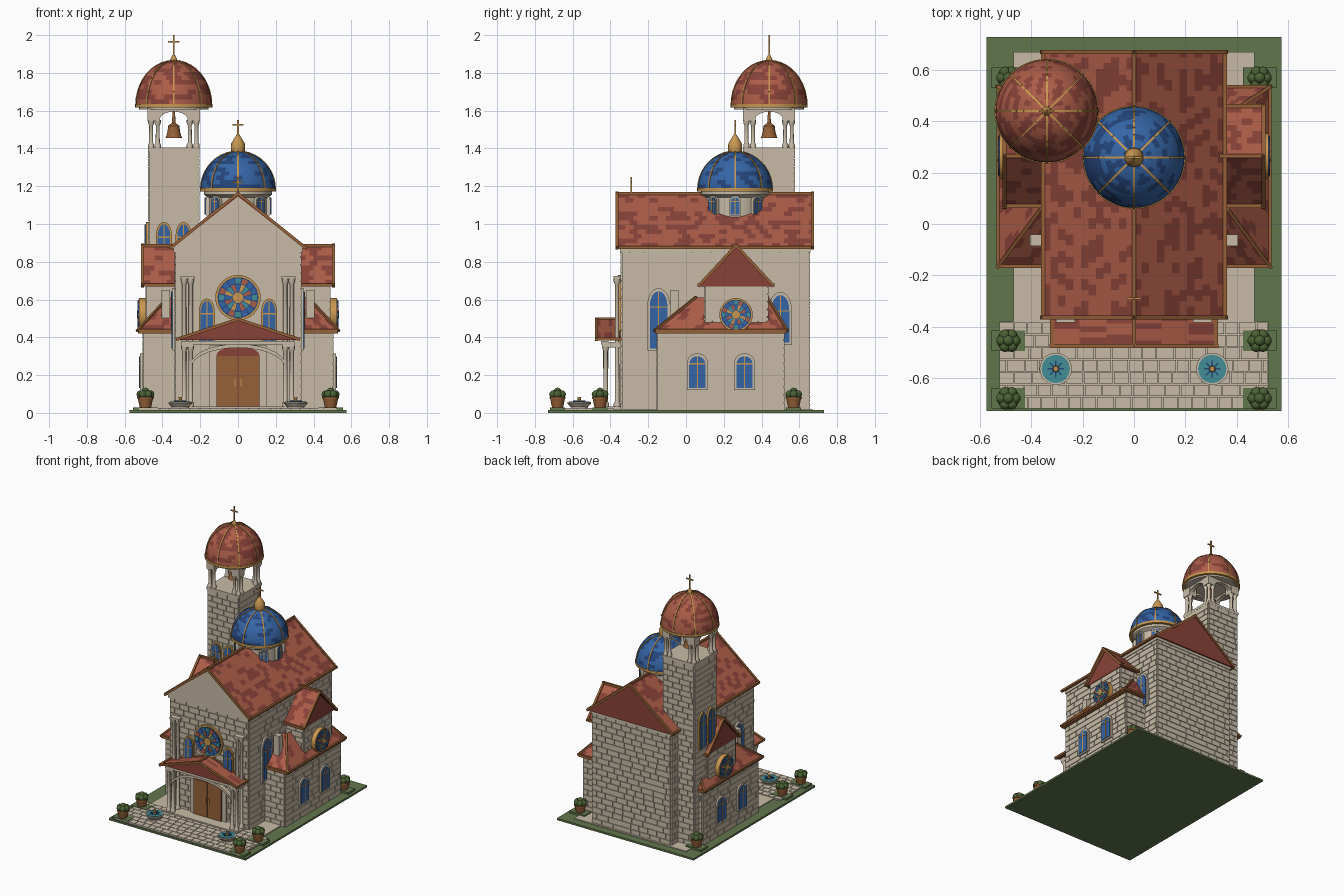
import bpy, bmesh, random
from math import sin, cos, pi, radians
from mathutils import Vector, Matrix

random.seed(4)
if "Cube" in bpy.data.objects:
    bpy.data.objects.remove(bpy.data.objects["Cube"])

COLOURS = {
    "stone": (0.58, 0.50, 0.39), "tile": (0.42, 0.11, 0.065), "dark_tile": (0.25, 0.055, 0.04),
    "blue": (0.035, 0.13, 0.38), "dark_blue": (0.018, 0.06, 0.20), "gold": (0.58, 0.31, 0.08),
    "wood": (0.31, 0.12, 0.04), "grass": (0.12, 0.18, 0.075), "leaf": (0.07, 0.12, 0.035),
    "teal": (0.055, 0.27, 0.31)}
NAMES = list(COLOURS)
STONE, TILE, DARK, BLUE, NAVY, GOLD, WOOD, GRASS, LEAF, TEAL = range(10)
MATS = []
for key, rgb in COLOURS.items():
    m = bpy.data.materials.new(key)
    m.use_nodes = True
    m.diffuse_color = (*rgb, 1)
    m.node_tree.nodes["Principled BSDF"].inputs["Base Color"].default_value = (*rgb, 1)
    MATS.append(m)
I = Matrix.Identity(4)


def finish(name, bm):
    """Turn a bmesh into an object that carries only the colours it uses."""
    used = sorted({f.material_index for f in bm.faces})
    for f in bm.faces:
        f.material_index = used.index(f.material_index)
        f.smooth = True
    me = bpy.data.meshes.new(name)
    bm.to_mesh(me)
    bm.free()
    for u in used:
        me.materials.append(MATS[u])
    me.set_sharp_from_angle(angle=radians(32))
    bpy.context.collection.objects.link(bpy.data.objects.new(name, me))


def place(x, y, z=0, turn=0):
    return Matrix.Translation((x, y, z)) @ Matrix.Rotation(radians(turn), 4, "Z")


def face(bm, pts, mat):
    f = bm.faces.new([bm.verts.new(p) for p in pts])
    f.material_index = mat
    return f


def prism(bm, pts, y0, y1, mat, M=I):
    """Extrude an anticlockwise x-z outline from y0 (front) to y1 (back)."""
    fr = [bm.verts.new(M @ Vector((x, y0, z))) for x, z in pts]
    bk = [bm.verts.new(M @ Vector((x, y1, z))) for x, z in pts]
    faces = [bm.faces.new(fr), bm.faces.new(bk[::-1])]
    for i in range(len(pts)):
        j = (i + 1) % len(pts)
        faces.append(bm.faces.new((fr[j], fr[i], bk[i], bk[j])))
    for f in faces:
        f.material_index = mat


def box(bm, xs, ys, zs, mat, M=I):
    (a, b), (c, d), (e, g) = sorted(xs), sorted(ys), sorted(zs)
    prism(bm, [(a, e), (b, e), (b, g), (a, g)], c, d, mat, M)


def beam(bm, a, b, w, mat):
    a, b = Vector(a), Vector(b)
    M = Matrix.Translation(a) @ (b - a).to_track_quat("Y", "Z").to_matrix().to_4x4()
    box(bm, (-w, w), (-w, (b - a).length + w), (-w, w), mat, M)


def lathe(bm, x, y, prof, n, mat):
    rings = [[bm.verts.new((x + r * cos(2 * pi * i / n), y + r * sin(2 * pi * i / n), z))
              for i in range(n)] for r, z in prof]
    faces = [bm.faces.new(rings[0][::-1]), bm.faces.new(rings[-1])]
    for lo, hi in zip(rings, rings[1:]):
        faces += [bm.faces.new((lo[i], lo[(i + 1) % n], hi[(i + 1) % n], hi[i])) for i in range(n)]
    for f in faces:
        f.material_index = mat


def tiles(bm, a, b, c, d, rows, cols):
    """Cover the slope a-b (eave) to d-c (top) with two-tone staggered tiles."""
    a, b, c, d = map(Vector, (a, b, c, d))
    for r in range(rows):
        stops = [0] + [(k + 0.5 * (r % 2)) / cols for k in range(1, cols)] + [1]
        for u0, u1 in zip(stops, stops[1:]):
            at = lambda u, v: a.lerp(b, u).lerp(d.lerp(c, u), v)
            f = face(bm, [at(u0, r / rows), at(u1, r / rows), at(u1, (r + 1) / rows), at(u0, (r + 1) / rows)],
                     DARK if random.random() < 0.4 else TILE)
            f.normal_update()
            if f.normal.z < 0:
                f.normal_flip()


def bricks(bm, M, u0, u1, z0, z1, h=0.042, length=0.085):
    """Lay raised stone courses on a wall whose outside is local -y."""
    rows = max(1, round((z1 - z0) / h))
    h = (z1 - z0) / rows
    for r in range(rows):
        u = u0
        step = length * (0.5 if r % 2 else 1)
        while u < u1 - 0.005:
            e = min(u + step, u1)
            box(bm, (u, e - 0.004), (-0.006, 0.001), (z0 + r * h, z0 + (r + 1) * h - 0.004), STONE, M)
            u, step = e, length * random.uniform(0.8, 1.2)


def block(bm, xs, ys, zs):
    """Stone volume with brickwork on its four sides."""
    box(bm, xs, ys, zs, STONE)
    (a, b), (c, d) = sorted(xs), sorted(ys)
    cx, cy, hx, hy = (a + b) / 2, (c + d) / 2, (b - a) / 2, (d - c) / 2
    for x, y, t, w in ((cx, c, 0, hx), (b, cy, 90, hy), (cx, d, 180, hx), (a, cy, -90, hy)):
        bricks(bm, place(x, y, 0, t), -w, w, *zs)


def gable(name, M, w, z0, z1, y0, y1, rows, cols, front=DARK):
    """Ridged roof along local y with tiled slopes and wooden edging."""
    bm = bmesh.new()
    prism(bm, [(-w, z0), (w, z0), (0, z1)], y0 + 0.02, y1, DARK, M)
    prism(bm, [(-w, z0), (w, z0), (0, z1 - 0.01)], y0 + 0.014, y0 + 0.021, front, M)
    for s in (-1, 1):
        p = [M @ Vector(q) for q in ((s * w, y0, z0 + 0.006), (s * w, y1, z0 + 0.006),
                                     (0, y1, z1 + 0.006), (0, y0, z1 + 0.006))]
        tiles(bm, *p, rows, cols)
        for i in (0, 1, 3):
            beam(bm, p[i], p[(i + 1) % 4], 0.008, WOOD)
    beam(bm, p[2], p[3], 0.008, WOOD)
    finish(name, bm)


def arch(w, z0, z1, rise):
    """Arched outline: rise is the height of the curved head."""
    c = [(w / 2 * cos(pi * i / 12), z1 - rise + rise * sin(pi * i / 12) ** 0.85) for i in range(13)]
    return [(-w / 2, z0), (w / 2, z0)] + c


def window(bm, M, w, z0, z1, rise, frame=STONE):
    prism(bm, arch(w, z0, z1, rise), -0.018, 0.01, frame, M)
    prism(bm, arch(w * 0.78, z0 + w * 0.1, z1 - w * 0.14, rise * 0.85), -0.022, 0, BLUE, M)
    box(bm, (-0.003, 0.003), (-0.025, 0), (z0 + w * 0.1, z1 - w * 0.16), GOLD, M)
    box(bm, (-w * 0.38, w * 0.38), (-0.024, 0), (z1 - rise - 0.003, z1 - rise + 0.003), GOLD, M)


def rose(name, M, r, depth):
    """Round stained-glass window of coloured sectors between gold bars."""
    bm = bmesh.new()
    disc = lambda q, n=32: [(q * cos(2 * pi * i / n), q * sin(2 * pi * i / n)) for i in range(n)]
    prism(bm, disc(r), -depth, 0.01, GOLD, M)
    prism(bm, disc(r * 0.9), -depth - 0.003, 0, NAVY, M)
    for i in range(16):
        a, b = 2 * pi * (i - 0.42) / 16, 2 * pi * (i + 0.42) / 16
        for lo, hi, mat in ((0.27, 0.6, (BLUE, TILE, TEAL, GOLD)[i % 4]), (0.63, 0.86, (TEAL, BLUE, BLUE, TILE)[i % 4])):
            prism(bm, [(r * q * cos(t), r * q * sin(t)) for q, t in ((lo, a), (hi, a), (hi, b), (lo, b))],
                  -depth - 0.006, 0, mat, M)
    prism(bm, disc(r * 0.24, 16), -depth - 0.009, 0, GOLD, M)
    finish(name, bm)


def arch_band(bm, M, w, spring, rise, y0, y1, top=None, thick=0.02):
    c = [(-w * cos(pi * i / 14), spring + rise * sin(pi * i / 14)) for i in range(15)]
    for (a, za), (b, zb) in zip(c, c[1:]):
        prism(bm, [(a, za), (b, zb), (b, top or zb + thick), (a, top or za + thick)], y0, y1, STONE, M)


def column(bm, x, y, z0, z1, r=0.012):
    lathe(bm, x, y, [(r * 1.5, z0), (r * 1.5, z0 + 0.015), (r, z0 + 0.025), (r * 0.9, z1 - 0.03),
                     (r * 1.5, z1 - 0.015), (r * 1.5, z1)], 12, STONE)


def cross(bm, x, y, z0, z1, arm=0.03):
    box(bm, (x - 0.004, x + 0.004), (y - 0.004, y + 0.004), (z0, z1), GOLD)
    zc = z1 - (z1 - z0) * 0.3
    box(bm, (x - arm, x + arm), (y - 0.004, y + 0.004), (zc - 0.004, zc + 0.004), GOLD)


def dome(name, x, y, z, r, h, light, dark):
    """Tiled dome with eight gold ribs and a base ring."""
    bm = bmesh.new()
    at = lambda k, t, e=0: Vector((x + (r + e) * cos(k) * cos(t), y + (r + e) * cos(k) * sin(t), z + (h + e) * sin(k)))
    rows, n = 13, 48
    for k in range(rows):
        a, b = (pi / 2 * min(q / rows, 0.99) for q in (k, k + 1))
        mat = light
        for i in range(n):
            if (i + k) % 2:
                mat = dark if random.random() < 0.4 else light
            s, t = 2 * pi * i / n, 2 * pi * (i + 1) / n
            face(bm, [at(a, s), at(a, t), at(b, t), at(b, s)], mat)
    bmesh.ops.remove_doubles(bm, verts=bm.verts, dist=0.0005)
    for i in range(8):
        for k in range(10):
            beam(bm, at(pi * k / 20, pi * i / 4), at(pi * (k + 1) / 20, pi * i / 4), 0.004, GOLD)
    lathe(bm, x, y, [(r - 0.03, z - 0.012), (r + 0.004, z - 0.012), (r + 0.004, z + 0.006), (r - 0.03, z + 0.006)], 48, GOLD)
    finish(name, bm)


# Ground, paving and planting beds
bm = bmesh.new()
box(bm, (-0.575, 0.575), (-0.73, 0.73), (0, 0.014), GRASS)
finish("lawn", bm)
bm = bmesh.new()
box(bm, (-0.525, 0.525), (-0.72, -0.38), (0.01, 0.02), STONE)
box(bm, (-0.47, 0.47), (-0.38, 0.67), (0.01, 0.02), STONE)
bricks(bm, Matrix.Translation((0, 0, 0.02)) @ Matrix.Rotation(radians(-90), 4, "X"), -0.525, 0.525, -0.72, -0.38, 0.048, 0.06)
box(bm, (-0.31, 0.31), (-0.45, -0.33), (0.02, 0.035), STONE)
finish("paving", bm)

# Nave
bm = bmesh.new()
block(bm, (-0.33, 0.33), (-0.34, 0.65), (0.014, 0.87))
box(bm, (-0.342, 0.342), (-0.35, 0.66), (0.85, 0.87), STONE)
finish("nave_walls", bm)
gable("nave_roof", I, 0.355, 0.87, 1.155, -0.365, 0.67, 12, 24, STONE)
bm = bmesh.new()
for s in (-1, 1):
    for y, z0, z1 in ((-0.145, 0.33, 0.66), (0.5, 0.36, 0.64)):
        window(bm, place(s * 0.33, y, 0, s * 90), 0.12, z0, z1, 0.1)
    window(bm, place(s * 0.165, -0.34), 0.085, 0.37, 0.605, 0.08, GOLD)
finish("nave_windows", bm)
rose("front_rose_window", place(0, -0.34, 0.61), 0.12, 0.02)

# Side wings with hipped lower roofs and cross gables
for side, s in (("left", 1), ("right", -1)):
    bm = bmesh.new()
    block(bm, (s * 0.3, s * 0.5), (-0.15, 0.515), (0.014, 0.43))
    block(bm, (s * 0.3, s * 0.485), (0.1, 0.43), (0.43, 0.67))
    box(bm, (s * 0.36, s * 0.405), (-0.085, -0.04), (0.43, 0.65), STONE)
    finish(side + "_wing_walls", bm)
    bm = bmesh.new()
    box(bm, (s * 0.3, s * 0.53), (-0.165, 0.535), (0.42, 0.436), WOOD)
    a, b, c, d = [(s * 0.53, -0.165, 0.437), (s * 0.53, 0.535, 0.437), (s * 0.37, 0.43, 0.61), (s * 0.37, 0.05, 0.61)]
    inner = lambda p: (s * 0.31, p[1], p[2])
    tiles(bm, a, b, c, d, 6, 14)
    tiles(bm, inner(a), a, d, inner(d), 6, 5)
    tiles(bm, b, inner(b), inner(c), c, 6, 5)
    for p, q in ((a, d), (b, c), (a, b), (a, inner(a)), (b, inner(b))):
        beam(bm, p, q, 0.007, WOOD)
    finish(side + "_wing_roof", bm)
    M = place(0, 0.265, 0, s * 90)
    gable(side + "_cross_gable", M, 0.195, 0.67, 0.88, -0.505, -0.25, 8, 6)
    rose(side + "_rose_window", place(s * 0.49, 0.265, 0.52, s * 90), 0.088, 0.035)
    bm = bmesh.new()
    for y in (0.06, 0.31):
        window(bm, place(s * 0.5, y, 0, s * 90), 0.11, 0.12, 0.315, 0.055)
    finish(side + "_wing_windows", bm)

# Entrance porch and facade columns
bm = bmesh.new()
box(bm, (-0.15, 0.15), (-0.358, -0.33), (0.03, 0.36), STONE)
prism(bm, arch(0.23, 0.035, 0.35, 0.05), -0.364, -0.34, DARK)
for s in (-1, 1):
    box(bm, (s * 0.002, s * 0.115), (-0.369, -0.34), (0.035, 0.3), WOOD)
    box(bm, (s * 0.012, s * 0.018), (-0.376, -0.36), (0.14, 0.18), GOLD)
finish("front_door", bm)
bm = bmesh.new()
for s in (-1, 1):
    for x in (0.25, 0.285):
        column(bm, s * x, -0.365, 0.035, 0.71)
        column(bm, s * x, -0.425, 0.035, 0.355)
    box(bm, (s * 0.23, s * 0.305), (-0.385, -0.33), (0.71, 0.725), STONE)
    box(bm, (s * 0.235, s * 0.3), (-0.445, -0.34), (0.345, 0.375), STONE)
arch_band(bm, I, 0.25, 0.235, 0.11, -0.44, -0.41)
box(bm, (-0.3, 0.3), (-0.45, -0.41), (0.362, 0.38), STONE)
finish("porch_columns", bm)
gable("porch_roof", I, 0.32, 0.385, 0.49, -0.475, -0.345, 3, 6)

# Bell tower
TX, TY = -0.34, 0.44
bm = bmesh.new()
block(bm, (TX - 0.13, TX + 0.13), (TY - 0.13, TY + 0.13), (0.014, 1.39))
box(bm, (TX - 0.137, TX + 0.137), (TY - 0.137, TY + 0.137), (1.385, 1.405), STONE)
finish("tower_walls", bm)
bm = bmesh.new()
for turn in (0, -90):
    for u in (-0.052, 0.052):
        window(bm, place(TX, TY, 0, turn) @ Matrix.Translation((u, -0.13, 0)), 0.085, 0.74, 1.01, 0.08, GOLD)
finish("tower_windows", bm)
bm = bmesh.new()
for sx in (-1, 1):
    for sy in (-1, 1):
        for ox, oy in ((0.12, 0.12), (0.085, 0.12), (0.12, 0.085)):
            column(bm, TX + sx * ox, TY + sy * oy, 1.405, 1.55, 0.011)
        x, y = TX + sx * 0.105, TY + sy * 0.105
        box(bm, (x - 0.033, x + 0.033), (y - 0.033, y + 0.033), (1.545, 1.615), STONE)
for turn in range(0, 360, 90):
    arch_band(bm, place(TX, TY, 0, turn), 0.075, 1.55, 0.045, -0.135, -0.105, 1.615)
lathe(bm, TX, TY, [(0.185, 1.606), (0.185, 1.62)], 32, STONE)
finish("belfry", bm)
bm = bmesh.new()
lathe(bm, TX, TY, [(0.044, 1.455), (0.04, 1.465), (0.033, 1.49), (0.03, 1.52), (0.01, 1.535), (0.005, 1.61)], 20, WOOD)
finish("bell", bm)
dome("tower_dome", TX, TY, 1.63, 0.2, 0.235, TILE, DARK)

# Central dome on its drum
bm = bmesh.new()
lathe(bm, 0, 0.26, [(0.155, 0.95), (0.155, 1.14), (0.18, 1.155), (0.18, 1.18)], 40, STONE)
for turn in range(0, 360, 45):
    window(bm, place(0, 0.26, 0, turn) @ Matrix.Translation((0, -0.152, 0)), 0.062, 1.045, 1.15, 0.031)
finish("dome_drum", bm)
dome("central_dome", 0, 0.26, 1.185, 0.197, 0.2, BLUE, NAVY)
bm = bmesh.new()
lathe(bm, 0, 0.26, [(0.035, 1.38), (0.038, 1.40), (0.036, 1.425), (0.022, 1.45), (0.006, 1.475)], 16, GOLD)
lathe(bm, TX, TY, [(0.02, 1.855), (0.016, 1.875), (0.006, 1.895)], 12, GOLD)
cross(bm, 0, 0.26, 1.47, 1.55)
cross(bm, TX, TY, 1.88, 2.0)
cross(bm, 0, -0.29, 1.155, 1.25)
finish("finials", bm)

# Fountains
for side, s in (("left", 1), ("right", -1)):
    bm, x, y = bmesh.new(), s * 0.305, -0.565
    lathe(bm, x, y, [(0.05, 0.02), (0.045, 0.03), (0.063, 0.05), (0.063, 0.058)], 28, STONE)
    lathe(bm, x, y, [(0.055, 0.055), (0.055, 0.061)], 28, TEAL)
    lathe(bm, x, y, [(0.014, 0.06), (0.008, 0.07), (0.01, 0.085)], 12, GOLD)
    for i in range(8):
        t = pi * i / 4
        beam(bm, (x, y, 0.062), (x + 0.03 * cos(t), y + 0.03 * sin(t), 0.062), 0.003, NAVY)
    finish(side + "_fountain", bm)

# Potted shrubs on grass patches
for side, s in (("left", 1), ("right", -1)):
    for spot, y in (("front", -0.68), ("middle", -0.455), ("back", 0.57)):
        bm, x = bmesh.new(), s * 0.49
        box(bm, (s * 0.425, s * 0.555), (y - 0.04, y + 0.04), (0.012, 0.029), GRASS)
        lathe(bm, x, y, [(0.03, 0.028), (0.04, 0.075), (0.044, 0.076), (0.044, 0.085)], 14, WOOD)
        for i in range(7):
            o = Vector((0.026 * cos(i * pi / 3), 0.026 * sin(i * pi / 3), 0.098)) if i < 6 else Vector((0, 0, 0.112))
            for v in bmesh.ops.create_icosphere(bm, subdivisions=2, radius=0.022,
                                                matrix=Matrix.Translation(o + Vector((x, y, 0))))["verts"]:
                for f in v.link_faces:
                    f.material_index = LEAF
        finish(f"{spot}_{side}_planter", bm)
